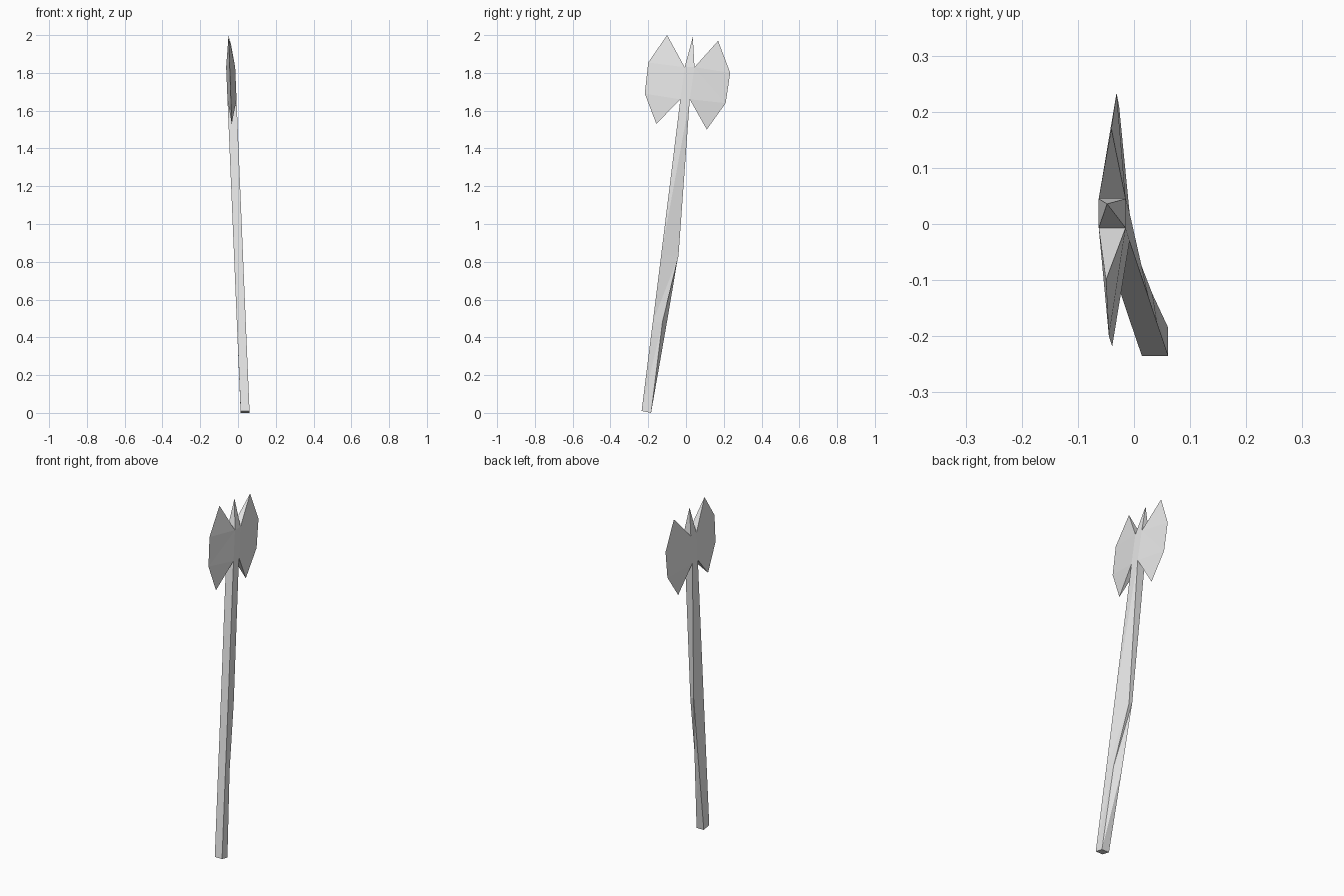
import bpy
import bmesh

cube = bpy.data.objects.get("Cube")
if cube:
    bpy.data.objects.remove(cube)

steel = bpy.data.materials.new("plain grey")
steel.use_nodes = True
grey = (0.8, 0.8, 0.8, 1)
steel.diffuse_color = grey
steel.node_tree.nodes["Principled BSDF"].inputs["Base Color"].default_value = grey


def left(z):
    """x of the leaning weapon's -x side at a height"""
    return 0.014 - 0.042 * z


def right(z):
    """x of the leaning weapon's +x side at a height"""
    return 0.061 - 0.0415 * z


def ring(z, front, back):
    return [(left(z), front, z), (right(z), front, z),
            (right(z), back, z), (left(z), back, z)]


def finish(name, bm):
    bmesh.ops.recalc_face_normals(bm, faces=bm.faces)
    mesh = bpy.data.meshes.new(name)
    bm.to_mesh(mesh)
    bm.free()
    mesh.materials.append(steel)
    obj = bpy.data.objects.new(name, mesh)
    bpy.context.collection.objects.link(obj)


def skin(bm, rings):
    """Join consecutive four-point rings with triangles; return vertex rings"""
    loops = [[bm.verts.new(p) for p in r] for r in rings]
    for a, b in zip(loops, loops[1:]):
        for i in range(4):
            j = (i + 1) % 4
            bm.faces.new((a[i], a[j], b[j]))
            bm.faces.new((a[i], b[j], b[i]))
    return loops


# Handle: square shaft, bulging at the back near the middle
base = ring(0.0, -0.235, -0.185)
base = [(x, y, 0.01 if y < -0.2 else 0) for x, y, z in base]
low = ring(0.48, -0.176, -0.101)
low[2] = (0.033, -0.125, 0.48)
bulge = ring(0.84, -0.131, -0.04)
bulge[2] = (0.0, -0.04, 0.83)
neck = ring(1.66, -0.03, 0.02)
bm = bmesh.new()
loops = skin(bm, [base, low, bulge, neck])
bm.faces.new(loops[0])
finish("handle", bm)

# Head core with a pointed spike on top
crown = ring(1.83, -0.007, 0.045)
bm = bmesh.new()
loops = skin(bm, [neck, crown])
apex = bm.verts.new((-0.048, 0.036, 1.99))
for i in range(4):
    bm.faces.new((loops[1][i], loops[1][(i + 1) % 4], apex))
finish("head_spike", bm)


# Blades: thick at the core, tapering to a thin cutting edge
def blade(name, roots, outline):
    bm = bmesh.new()
    edge = [bm.verts.new((0.022 - 0.036 * z + 0.05 * max(y, 0), y, z))
            for y, z in outline]
    sides = []
    for i in roots:
        top, bottom = bm.verts.new(crown[i]), bm.verts.new(neck[i])
        sides.append((top, bottom))
        for a, b in zip(edge[:3], edge[1:3]):
            bm.faces.new((top, a, b))
        bm.faces.new((top, edge[2], bottom))
        bm.faces.new((bottom, edge[2], edge[3]))
    (top_a, low_a), (top_b, low_b) = sides
    bm.faces.new((top_a, top_b, edge[0]))
    bm.faces.new((low_a, low_b, edge[3]))
    finish(name, bm)


blade("front_blade", (0, 1),
      [(-0.1, 2.0), (-0.2, 1.855), (-0.218, 1.69), (-0.157, 1.53)])
blade("back_blade", (3, 2),
      [(0.17, 1.97), (0.234, 1.8), (0.21, 1.64), (0.11, 1.5)])
